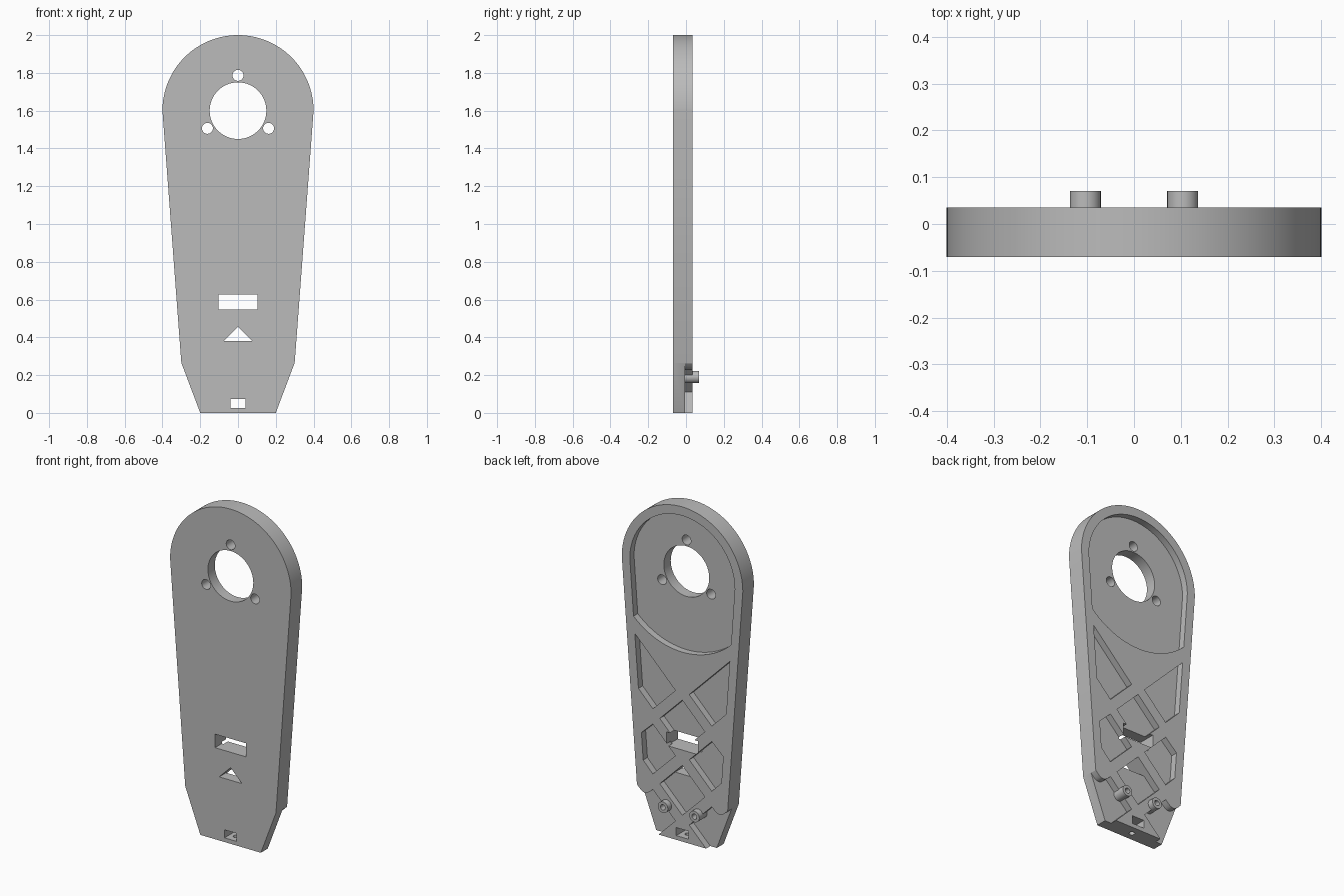
import bpy
import bmesh
from math import sin, cos, pi, sqrt

if "Cube" in bpy.data.objects:
    bpy.data.objects.remove(bpy.data.objects["Cube"], do_unlink=True)

FRONT, FLOOR, BACK, POST_END = -0.07, -0.005, 0.035, 0.07
HUB = 1.6          # height of the big bore
RIM = 0.053        # width of the raised border

grey = bpy.data.materials.new("plain grey")
grey.use_nodes = True
colour = (0.5, 0.5, 0.5, 1)
grey.diffuse_color = colour
grey.node_tree.nodes["Principled BSDF"].inputs["Base Color"].default_value = colour


def arc(cx, cz, r, start, end, n):
    return [(cx + r * cos(start + (end - start) * i / n),
             cz + r * sin(start + (end - start) * i / n)) for i in range(n + 1)]


def circle(cx, cz, r, n=40):
    return arc(cx, cz, r, 0, 2 * pi, n)[:-1]


def mirrored(points):
    return [(-x, z) for x, z in points]


def prisms(name, profiles, y0, y1):
    """Extrude x-z outlines from y0 to y1 into one object."""
    bm = bmesh.new()
    for points in profiles:
        face = bm.faces.new([bm.verts.new((x, y0, z)) for x, z in points])
        out = bmesh.ops.extrude_face_region(bm, geom=[face])
        verts = [g for g in out["geom"] if isinstance(g, bmesh.types.BMVert)]
        bmesh.ops.translate(bm, verts=verts, vec=(0, y1 - y0, 0))
    bmesh.ops.recalc_face_normals(bm, faces=bm.faces)
    mesh = bpy.data.meshes.new(name)
    bm.to_mesh(mesh)
    bm.free()
    mesh.materials.append(grey)
    obj = bpy.data.objects.new(name, mesh)
    bpy.context.collection.objects.link(obj)
    return obj


def activate(obj):
    bpy.ops.object.select_all(action="DESELECT")
    obj.select_set(True)
    bpy.context.view_layer.objects.active = obj


def cut(target, cutter):
    cutter.hide_render = True
    activate(target)
    mod = target.modifiers.new("cut", "BOOLEAN")
    mod.operation = "DIFFERENCE"
    mod.solver = "EXACT"
    mod.object = cutter
    bpy.ops.object.modifier_apply(modifier=mod.name)
    bpy.data.objects.remove(cutter, do_unlink=True)


def edge_x(z):
    """Inner side of the border at height z."""
    return 0.3 + 0.1 * (z - 0.265) / (HUB - 0.265) - RIM


def cell(p0, p1, q0, q1):
    """Diamond between diagonals: p = z + x, q = z - x."""
    return [((p - q) / 2, (p + q) / 2) for p, q in ((p0, q0), (p1, q0), (p1, q1), (p0, q1))]


# Tapered plate with a round head
outline = arc(0, HUB, 0.4, 0, pi, 64) + [(-0.3, 0.265), (-0.2, 0), (0.2, 0), (0.3, 0.265)]
plate = prisms("plate", [outline], FRONT, BACK)

# Head recess, closed below by a wide arc
corner_x, corner_z = edge_x(1.26), 1.26
low_r = sqrt(corner_x ** 2 + (HUB - corner_z) ** 2)
low_a = math_a = pi / 2 - 0.76
a0 = pi + low_a
head = arc(0, HUB, 0.4 - RIM, 0, pi, 48)
head += arc(0, HUB, low_r, a0, 3 * pi - a0, 32)

# Diagonal lattice: lines of the ribs' edges
A, B, C, D, E, F = 0.936, 0.845, 0.547, 0.455, 0.157, 0.065
upper = [(edge_x(1.16), 1.16), ((A - B) / 2, (A + B) / 2),
         ((A - C) / 2, (A + C) / 2), (edge_x(0.838), 0.838)]
middle = [((B - D) / 2, (B + D) / 2), ((C - D) / 2, (C + D) / 2),
          ((C - E) / 2, (C + E) / 2), (edge_x(0.418), 0.418), (edge_x(0.579), 0.579)]

# Open side notch with the rounded end of the border above it
bulge = [(0.195 + 0.107 * i / 12, 0.26 + 0.005 * i / 12 - 0.036 * sin(pi * i / 12))
         for i in range(13)]
notch = [((E - F) / 2, (E + F) / 2)] + bulge
notch += [(0.4, 0.265), (0.4, -0.1), (E + 0.1, -0.1)]

pockets = [head, cell(C, B, C, B), cell(E, D, E, D)]
for shape in (upper, middle, notch):
    pockets += [shape, mirrored(shape)]
cut(plate, prisms("pocket_cutter", pockets, FLOOR, BACK + 0.1))

# Bore, three screw holes and three windows through the plate
holes = [circle(0, HUB, 0.15, 64)]
for k in range(3):
    a = pi / 2 + k * 2 * pi / 3
    holes.append(circle(0.187 * cos(a), HUB + 0.187 * sin(a), 0.029))
for w, z0, z1 in ((0.103, 0.547, 0.628), (0.04, 0.025, 0.073)):
    holes.append([(-w, z0), (w, z0), (w, z1), (-w, z1)])
holes.append([(-0.075, 0.38), (0.075, 0.38), (0, 0.455)])
cut(plate, prisms("hole_cutter", holes, FRONT - 0.1, BACK + 0.1))

# Screw hole from the bottom edge into the small window
bpy.ops.mesh.primitive_cylinder_add(vertices=24, radius=0.016, depth=0.09,
                                    location=(0, -0.018, 0))
cut(plate, bpy.context.object)

# Two hollow posts on the back
posts = []
for side, s in (("left", 1), ("right", -1)):
    post = prisms(side + "_post", [circle(s * 0.104, 0.19, 0.033)], FLOOR, POST_END)
    bore = [circle(s * 0.104, 0.19, 0.016, 24)]
    cut(post, prisms("post_cutter", bore, FLOOR + 0.02, POST_END + 0.1))
    cut(plate, prisms("post_cutter", bore, FLOOR + 0.02, POST_END + 0.1))
    posts.append(post)

for obj in [plate] + posts:
    activate(obj)
    bpy.ops.object.shade_smooth_by_angle(angle=pi / 9)
